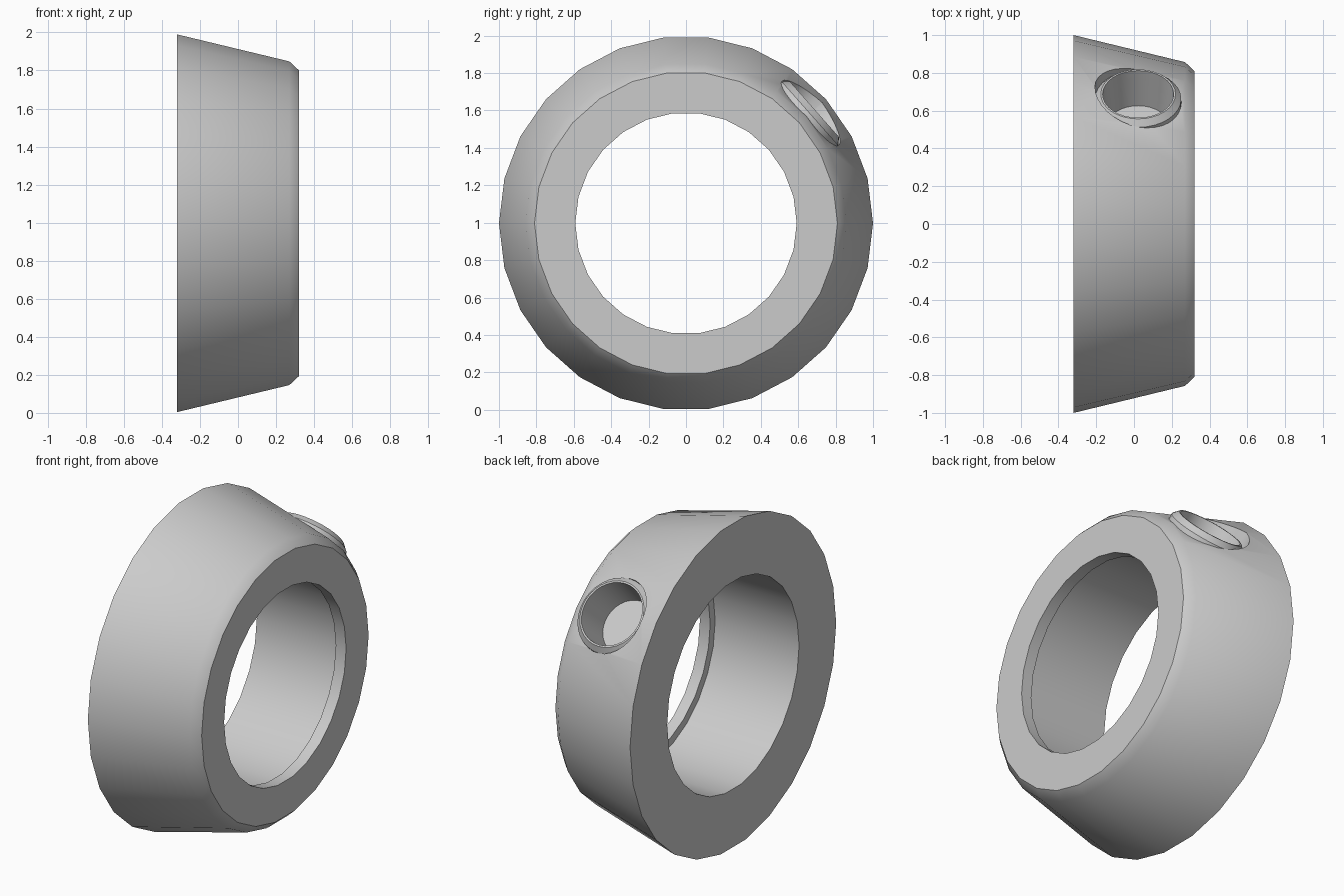
import bpy, bmesh, math
from mathutils import Matrix, Vector

if "Cube" in bpy.data.objects:
    bpy.data.objects.remove(bpy.data.objects["Cube"])

CENTRE_Z = 0.997


def revolve(name, profile, sides, matrix, ring=False):
    """Spin (height, radius) points round local z; ring closes the profile, else its ends are capped."""
    bm = bmesh.new()
    loops = []
    for h, r in profile:
        loops.append([bm.verts.new((r * math.cos(2 * math.pi * i / sides),
                                    r * math.sin(2 * math.pi * i / sides), h))
                      for i in range(sides)])
    pairs = list(zip(loops, loops[1:]))
    if ring:
        pairs.append((loops[-1], loops[0]))
    else:
        bm.faces.new(loops[0])
        bm.faces.new(loops[-1])
    for a, b in pairs:
        for i in range(sides):
            j = (i + 1) % sides
            bm.faces.new((a[i], a[j], b[j], b[i]))
    bmesh.ops.recalc_face_normals(bm, faces=bm.faces)
    bm.transform(matrix)
    mesh = bpy.data.meshes.new(name)
    bm.to_mesh(mesh)
    bm.free()
    obj = bpy.data.objects.new(name, mesh)
    bpy.context.collection.objects.link(obj)
    return obj


def select(obj):
    bpy.ops.object.select_all(action='DESELECT')
    obj.select_set(True)
    bpy.context.view_layer.objects.active = obj


# Tapered collar ring lying along x, with a narrow lip at the front of its bore
along_x = Matrix(((0, 0, 1, 0), (1, 0, 0, 0), (0, 1, 0, CENTRE_Z), (0, 0, 0, 1)))
collar = revolve("collar_ring",
                 [(-0.32, 1.0), (0.27, 0.857), (0.32, 0.81),
                  (0.32, 0.592), (0.25, 0.592), (0.25, 0.64), (-0.32, 0.64)],
                 26, along_x, ring=True)

# Radial frame of the set screw
a = math.radians(41.5)
axis = Vector((0, math.cos(a), math.sin(a)))
radial = Matrix.Translation((0.022, 0, CENTRE_Z)) @ axis.to_track_quat('Z', 'Y').to_matrix().to_4x4()

# Pocket cut into the ring for the screw
cutter = revolve("pocket_cutter", [(0.675, 0.229), (1.3, 0.229)], 32, radial)
cutter.hide_render = True
mod = collar.modifiers.new("pocket", 'BOOLEAN')
mod.operation = 'DIFFERENCE'
mod.solver = 'EXACT'
mod.object = cutter
select(collar)
bpy.ops.object.modifier_apply(modifier=mod.name)
bpy.data.objects.remove(cutter, do_unlink=True)

# Set screw: chamfered cup with a blind tapered socket
screw = revolve("set_screw",
                [(0.675, 0.228), (0.885, 0.228), (0.918, 0.198),
                 (0.918, 0.188), (0.69, 0.165)],
                32, radial)

# Smooth sides, sharp rims
for obj in (collar, screw):
    select(obj)
    bpy.ops.object.shade_smooth_by_angle(angle=math.radians(35))
